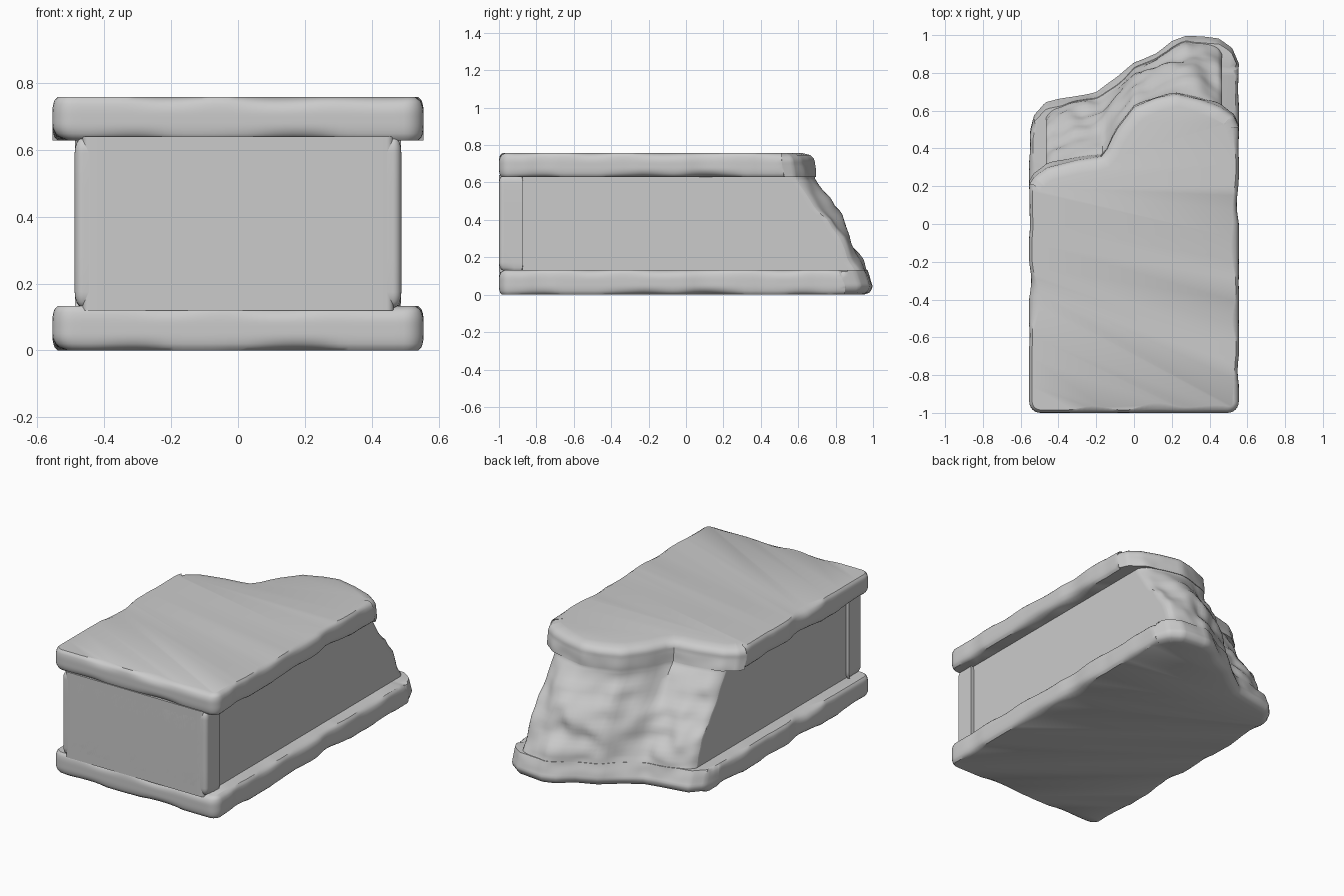
import bpy, bmesh, math
from mathutils import Vector, noise

if "Cube" in bpy.data.objects:
    bpy.data.objects.remove(bpy.data.objects["Cube"], do_unlink=True)

stone = bpy.data.materials.new("grey stone")
stone.use_nodes = True
COLOR = (0.6, 0.6, 0.6, 1)
stone.diffuse_color = COLOR
stone.node_tree.nodes["Principled BSDF"].inputs["Base Color"].default_value = COLOR
stone.node_tree.nodes["Principled BSDF"].inputs["Roughness"].default_value = 0.8

# Broken end: y along its upper and lower edges, and how far it has run out at each height
UPPER = [(-.56, .2), (-.53, .25), (-.46, .3), (-.3, .34), (-.16, .36), (-.1, .49), (0, .62),
         (.12, .67), (.22, .69), (.35, .66), (.46, .62), (.53, .57), (.56, .5)]
LOWER = [(-.56, .46), (-.53, .58), (-.47, .65), (-.36, .67), (-.2, .7), (-.1, .77), (0, .85),
         (.12, .9), (.2, .97), (.28, 1), (.45, .98), (.52, .93), (.56, .84)]
RUNOUT = [(0, 1), (.05, 1), (.13, .9), (.2, .82), (.3, .68), (.4, .5), (.47, .32),
          (.52, .25), (.62, .05), (.7, 0), (.76, 0)]


def lerp(table, x):
    x = min(max(x, table[0][0]), table[-1][0])
    for (a, p), (b, q) in zip(table, table[1:]):
        if x <= b:
            return p + (q - p) * (x - a) / (b - a)


def broken(x, z):
    """Rough slanting end of the block."""
    g = lerp(RUNOUT, z)
    y = lerp(UPPER, x) * (1 - g) + lerp(LOWER, x) * g
    rough = noise.noise(Vector((x * 5, z * 6, 3))) + .5 * noise.noise(Vector((x * 11, z * 13, 7)))
    return y + .045 * rough * math.sin(math.pi * min(max(z / .72, 0), 1))


def outline(hw, z, back, radius, wave):
    """Plan outline at height z: front, right-angled corners rounded, sides and back."""
    pts = [Vector((-hw + radius + (2 * hw - 2 * radius) * i / 36, -1, z)) for i in range(36)]
    for i in range(7):
        a = math.pi / 2 * i / 6
        pts.append(Vector((hw - radius + radius * math.sin(a), -1 + radius - radius * math.cos(a), z)))
    end = back(hw, z)
    start = -1 + radius
    pts += [Vector((hw, start + (end - start) * i / 60, z)) for i in range(1, 60)]
    for i in range(61):
        x = hw * math.cos(math.pi * i / 60)
        pts.append(Vector((x, back(x, z), z)))
    end = back(-hw, z)
    pts += [Vector((-hw, end + (start - end) * i / 60, z)) for i in range(1, 60)]
    for i in range(6):
        a = math.pi / 2 * i / 6
        pts.append(Vector((-hw + radius - radius * math.cos(a), -1 + radius - radius * math.sin(a), z)))
    # shallow wear along the long sides
    for p in pts:
        if abs(p.x) > hw - .01:
            wear = max(0, noise.noise(Vector((p.x * 3, p.y * 5, 2))))
            p.x -= math.copysign(wave * wear, p.x)
    return pts


def worn_block(name, hw, z0, z1, back, radius, chip, back_chip=(0, 0), wave=0, levels=3):
    """Stack of outlines whose upper and lower edges are chipped by noise."""
    arc = .05
    rows = []
    for i in range(6):
        f = 1 - i / 5
        rows.append((z0 + arc * (1 - f), f, 0))
    rows += [(z0 + arc + (z1 - z0 - 2 * arc) * i / levels, 0, 0) for i in range(1, levels)]
    for i in range(6):
        rows.append((z1 - arc + arc * i / 5, i / 5, 1))
    bm = bmesh.new()
    rings = []
    for z, f, side in rows:
        pts = outline(hw, z, back, radius, wave)
        ring = []
        n = len(pts)
        for i, p in enumerate(pts):
            t = pts[(i + 1) % n] - pts[i - 1]
            normal = Vector((t.y, -t.x, 0)).normalized()
            q = Vector((p.x * 4, p.y * 4, side * 9 + hw * 20))
            depth = chip * (.35 + 1.5 * max(0, noise.noise(q) + .15))
            if normal.y > .35:
                depth = depth * .3 * (back_chip[side] > 0) + back_chip[side]
            inset = depth * (1 - math.sqrt(1 - f * f))
            ring.append(bm.verts.new(p - normal * inset))
        rings.append(ring)
    for low, high in zip(rings, rings[1:]):
        for i in range(len(low)):
            j = (i + 1) % len(low)
            bm.faces.new((low[i], low[j], high[j], high[i]))
    bm.faces.new(rings[0][::-1])
    bm.faces.new(rings[-1])
    bmesh.ops.recalc_face_normals(bm, faces=bm.faces)
    mesh = bpy.data.meshes.new(name)
    bm.to_mesh(mesh)
    bm.free()
    mesh.materials.append(stone)
    mesh.shade_smooth()
    mesh.set_sharp_from_angle(angle=math.radians(40))
    obj = bpy.data.objects.new(name, mesh)
    bpy.context.collection.objects.link(obj)
    return obj


def core_back(x, z):
    return broken(x, z) - .004 - .04 * (abs(x) / .465) ** 16


# Lower and upper slabs, with the broken end at the back
worn_block("lower_slab", .555, 0, .133, broken, .06, .045, (.04, 0), .02)
worn_block("upper_slab", .555, .628, .757, broken, .06, .045, (0, .06), .02)
# Recessed core between the slabs
worn_block("core", .465, .12, .64, core_back, .02, 0, levels=18)
# Plain block closing the front
worn_block("front_block", .488, .125, .64, lambda x, z: -.872, .025, .03, (.01, .01), levels=4)
